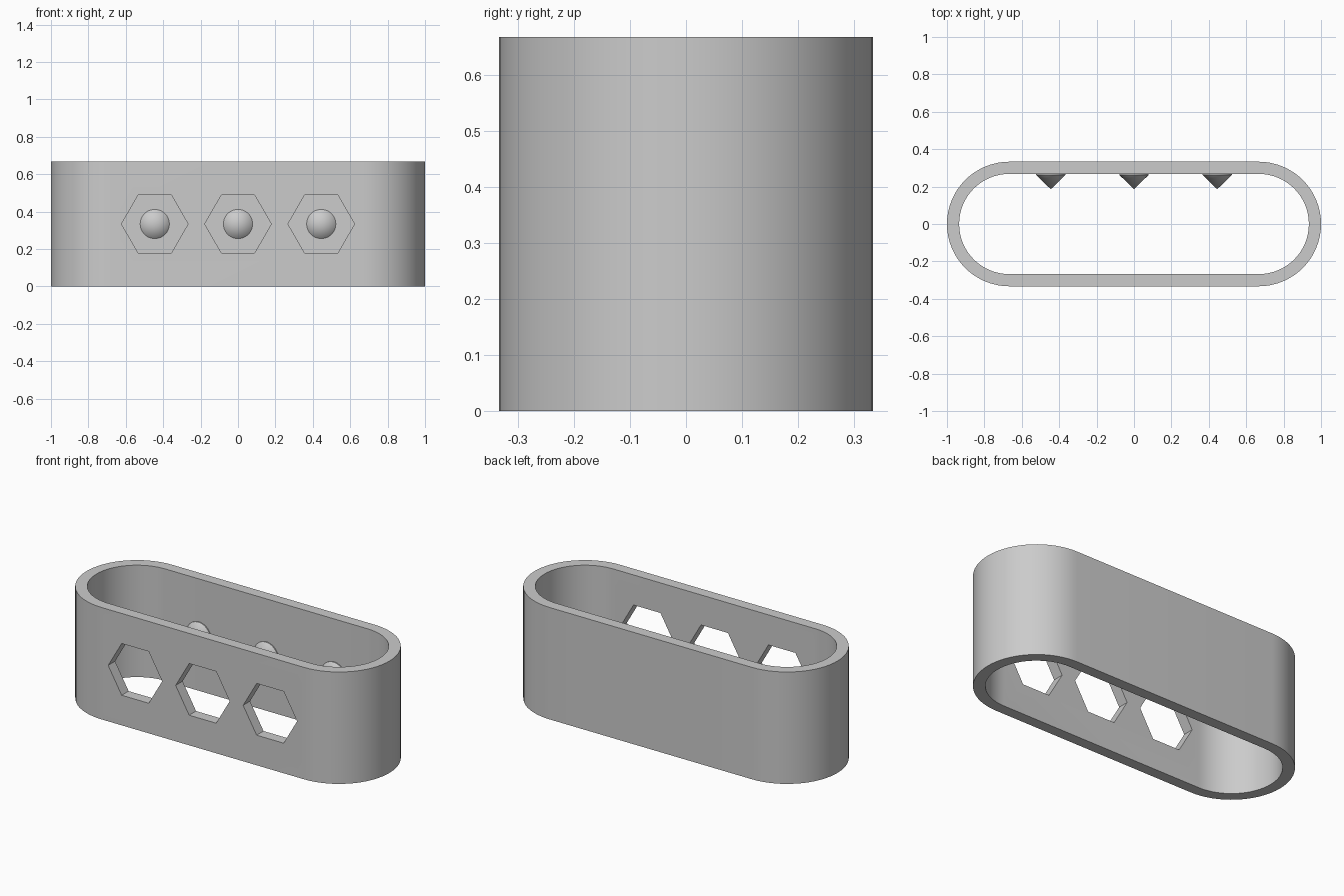
import bpy, bmesh, math
from mathutils import Matrix

cube = bpy.data.objects.get("Cube")
if cube:
    bpy.data.objects.remove(cube, do_unlink=True)

HEIGHT = 0.667
RADIUS = 0.333
STRAIGHT = 0.667      # half length between the arc centres
WALL = 0.065
SPACING = 0.445
MID_Z = HEIGHT / 2

grey = bpy.data.materials.new("plain grey")
grey.use_nodes = True
grey.diffuse_color = (0.6, 0.6, 0.6, 1)
grey.node_tree.nodes["Principled BSDF"].inputs["Base Color"].default_value = (0.6, 0.6, 0.6, 1)


def make_object(name, bm):
    bmesh.ops.recalc_face_normals(bm, faces=bm.faces)
    mesh = bpy.data.meshes.new(name)
    bm.to_mesh(mesh)
    bm.free()
    mesh.materials.append(grey)
    obj = bpy.data.objects.new(name, mesh)
    bpy.context.collection.objects.link(obj)
    return obj


def activate(obj):
    bpy.ops.object.select_all(action='DESELECT')
    obj.select_set(True)
    bpy.context.view_layer.objects.active = obj


def smooth(obj):
    activate(obj)
    bpy.ops.object.shade_smooth_by_angle(angle=math.radians(30))


def stadium(radius, steps=32):
    points = []
    for side, start in ((1, -math.pi / 2), (-1, math.pi / 2)):
        for i in range(steps + 1):
            a = start + math.pi * i / steps
            points.append((side * STRAIGHT + radius * math.cos(a), radius * math.sin(a)))
    return points


# Open, round-ended sleeve
bm = bmesh.new()
rings = [[bm.verts.new((x, y, z)) for x, y in stadium(r)]
         for r, z in ((RADIUS, 0), (RADIUS, HEIGHT), (RADIUS - WALL, HEIGHT), (RADIUS - WALL, 0))]
for k, ring in enumerate(rings):
    above = rings[(k + 1) % 4]
    for i in range(len(ring)):
        j = (i + 1) % len(ring)
        bm.faces.new((ring[i], ring[j], above[j], above[i]))
sleeve = make_object("sleeve", bm)

# Hexagonal windows through the front wall
bm = bmesh.new()
for i in (-1, 0, 1):
    place = (Matrix.Translation((i * SPACING, -RADIUS, MID_Z))
             @ Matrix.Rotation(math.pi / 2, 4, 'X') @ Matrix.Rotation(math.pi / 2, 4, 'Z'))
    made = bmesh.ops.create_cone(bm, cap_ends=True, segments=6, radius1=0.178,
                                 radius2=0.178, depth=0.3, matrix=Matrix())
    # turn each hexagon so that its points lie left and right
    first = max(made["verts"], key=lambda v: v.co.x).co
    turn = Matrix.Rotation(math.pi / 2 - math.atan2(first.y, first.x), 4, 'Z')
    bmesh.ops.transform(bm, matrix=place @ turn, verts=made["verts"])
cutter = make_object("window_cutter", bm)
cutter.hide_render = True
cut = sleeve.modifiers.new("windows", 'BOOLEAN')
cut.operation = 'DIFFERENCE'
cut.solver = 'EXACT'
cut.object = cutter
activate(sleeve)
bpy.ops.object.modifier_apply(modifier=cut.name)
bpy.data.objects.remove(cutter, do_unlink=True)
smooth(sleeve)

# Pointed studs on the inside of the back wall
base_y = RADIUS - WALL
for label, i in (("right", -1), ("middle", 0), ("left", 1)):
    bm = bmesh.new()
    profile = [bm.verts.new((0, y, r)) for y, r in
               ((base_y + 0.005, 0), (base_y + 0.005, 0.078), (0.262, 0.078), (0.186, 0))]
    edges = [bm.edges.new(pair) for pair in zip(profile, profile[1:])]
    bmesh.ops.spin(bm, geom=profile + edges, cent=(0, 0, 0), axis=(0, 1, 0),
                   angle=math.tau, steps=48)
    bmesh.ops.remove_doubles(bm, verts=bm.verts, dist=0.0001)
    stud = make_object("stud_" + label, bm)
    stud.location = (i * SPACING, 0, MID_Z)
    smooth(stud)
